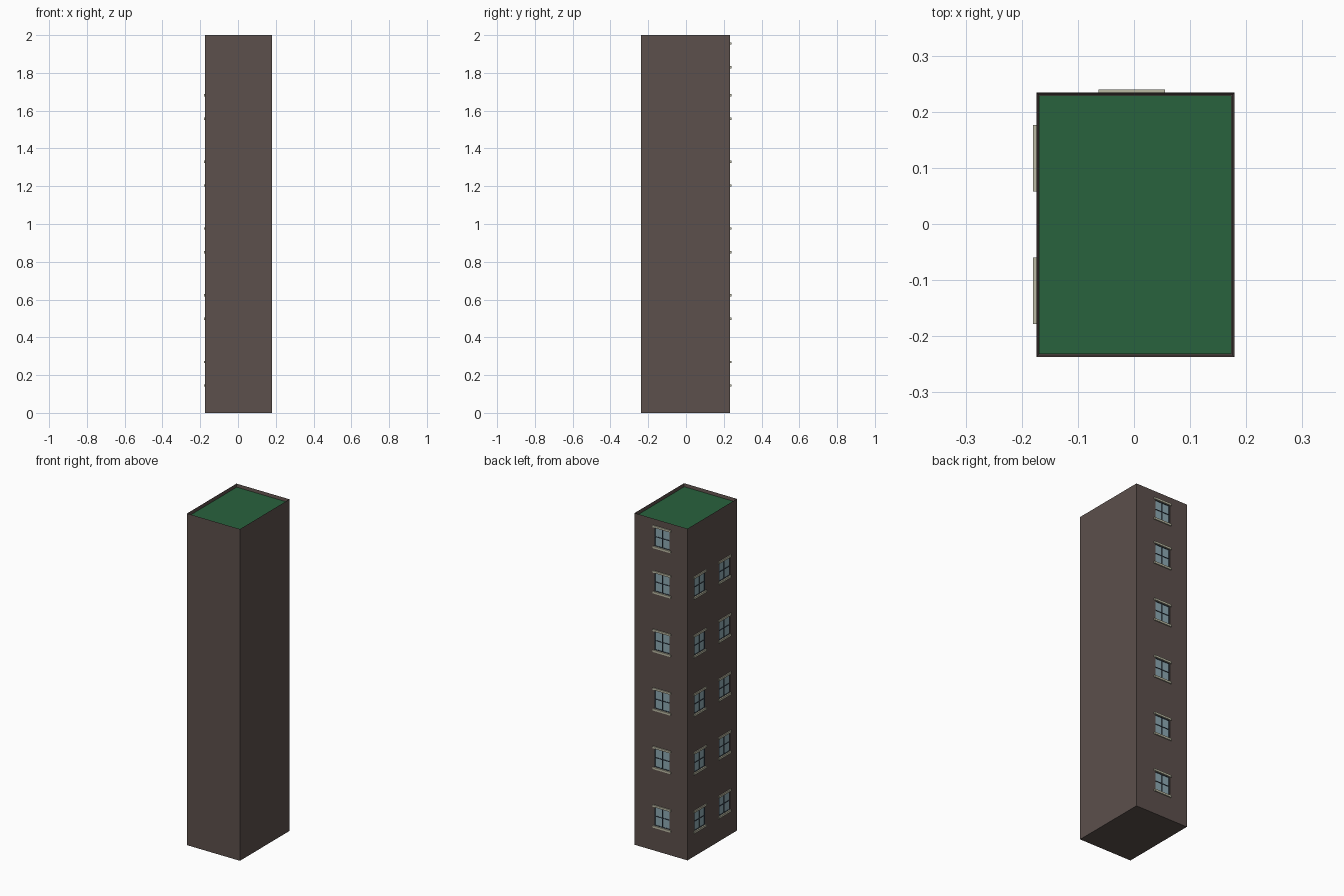
import bpy, bmesh
from mathutils import Vector

if "Cube" in bpy.data.objects:
    bpy.data.objects.remove(bpy.data.objects["Cube"])

X0, X1, Y0, Y1, H = -0.174, 0.179, -0.237, 0.234, 2.0
PITCH = 0.353


def material(name, rgb):
    m = bpy.data.materials.new(name)
    m.diffuse_color = (*rgb, 1)
    m.use_nodes = True
    m.node_tree.nodes["Principled BSDF"].inputs["Base Color"].default_value = m.diffuse_color
    return m


def add_box(bm, lo, hi):
    verts = bmesh.ops.create_cube(bm, size=1)["verts"]
    lo, hi = Vector(lo), Vector(hi)
    for v in verts:
        v.co = (lo + hi) / 2 + v.co * (hi - lo)


def make_object(name, bm, mat=None):
    bmesh.ops.recalc_face_normals(bm, faces=bm.faces)
    me = bpy.data.meshes.new(name)
    bm.to_mesh(me)
    bm.free()
    ob = bpy.data.objects.new(name, me)
    bpy.context.collection.objects.link(ob)
    if mat:
        me.materials.append(mat)
    return ob


brick = material("brick", (0.107, 0.080, 0.072))
green = material("roof_green", (0.022, 0.122, 0.047))
pale = material("stone", (0.50, 0.49, 0.37))
pane = material("pane", (0.27, 0.40, 0.45))
dark = material("frame", (0.03, 0.045, 0.065))

# Tower body with a thin parapet around a sunken top
bm = bmesh.new()
add_box(bm, (X0, Y0, 0), (X1, Y1, H))
bm.faces.ensure_lookup_table()
top = max(bm.faces, key=lambda f: f.calc_center_median().z)
bmesh.ops.inset_region(bm, faces=[top], thickness=0.005)
for v in top.verts:
    v.co.z -= 0.025
body = make_object("tower_walls", bm, brick)

# Roof surface
bm = bmesh.new()
add_box(bm, (X0 + .005, Y0 + .005, H - .026), (X1 - .005, Y1 - .005, H - .018))
make_object("roof", bm, green)

# Window positions: (wall, centre along wall, sill height)
rows = [0.145 + i * PITCH for i in range(5)]
windows = [("back", -0.004, z) for z in rows + [1.830]]
windows += [("left", y, z) for y in (0.117, -0.119) for z in rows]


def wall_box(bm, wall, u, z, u0, u1, z0, z1, d0, d1):
    """Box in window coordinates; d is the distance outward from the wall."""
    if wall == "back":
        add_box(bm, (u + u0, Y1 + d0, z + z0), (u + u1, Y1 + d1, z + z1))
    else:
        add_box(bm, (X0 - d1, u + u0, z + z0), (X0 - d0, u + u1, z + z1))


cut, glass, frame, stone = (bmesh.new() for _ in range(4))
W, Z0, Z1, B = 0.051, 0.005, 0.120, 0.004
MID = (Z0 + Z1) / 2
for w in windows:
    wall_box(cut, *w, -W, W, Z0, Z1, -0.008, 0.02)
    wall_box(glass, *w, -W, W, Z0, Z1, -0.009, -0.005)
    # Frame stiles and centre bars
    for c in (-W + B / 2, 0, W - B / 2):
        wall_box(frame, *w, c - B / 2, c + B / 2, Z0, Z1, -0.008, -0.002)
    for c in (Z0 + B / 2, MID, Z1 - B / 2):
        wall_box(frame, *w, -W, W, c - B / 2, c + B / 2, -0.008, -0.002)
    # Sill and lintel
    for c in (0, 0.125):
        wall_box(stone, *w, -0.059, 0.059, c - 0.006, c + 0.006, -0.008, 0.006)

make_object("window_panes", glass, pane)
make_object("window_frames", frame, dark)
make_object("sills_and_lintels", stone, pale)

# Recess the windows into the walls
cutter = make_object("window_cutter", cut, brick)
cutter.hide_render = True
cutter.hide_set(True)
mod = body.modifiers.new("window_holes", "BOOLEAN")
mod.operation = "DIFFERENCE"
mod.solver = "EXACT"
mod.object = cutter
